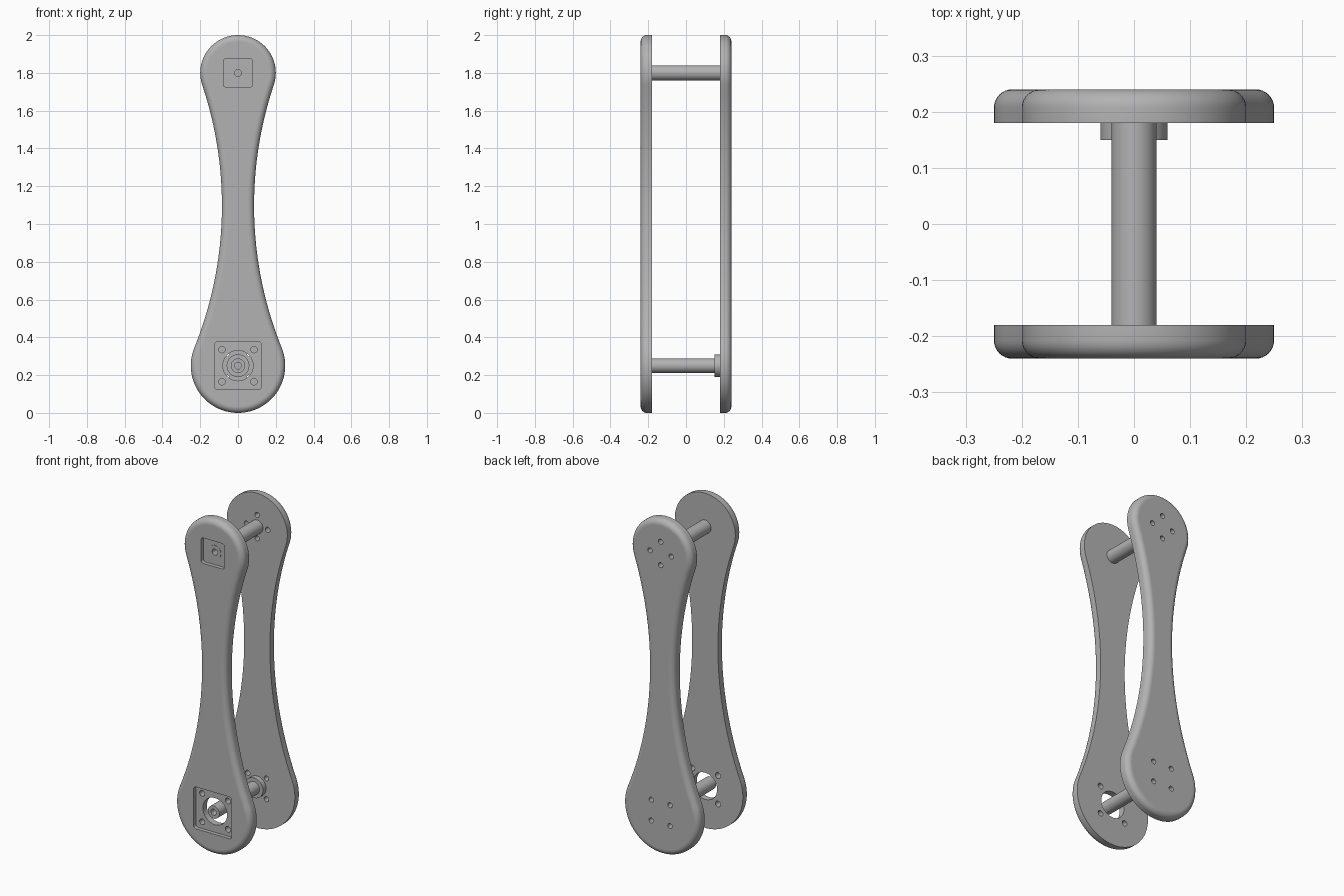
import bpy, bmesh
from math import pi, sin, cos, atan2, radians

cube = bpy.data.objects.get("Cube")
if cube:
    bpy.data.objects.remove(cube, do_unlink=True)

grey = bpy.data.materials.new("plain grey")
grey.use_nodes = True
COLOUR = (0.45, 0.45, 0.45, 1)
grey.diffuse_color = COLOUR
bsdf = next(n for n in grey.node_tree.nodes if n.type == 'BSDF_PRINCIPLED')
bsdf.inputs["Base Color"].default_value = COLOUR

LOW_Z, LOW_R = 0.25, 0.25      # large lower end
TOP_Z, TOP_R = 1.8, 0.2        # small upper end
WAIST_Z, WAIST_X, WAIST_R = 1.097, 2.0914, 2.0064   # centre and radius of the side curve
INNER, OUTER, FILLET = 0.18, 0.24, 0.033
BORE = 0.018


def make_object(name, bm):
    bmesh.ops.remove_doubles(bm, verts=bm.verts, dist=1e-6)
    bmesh.ops.recalc_face_normals(bm, faces=bm.faces)
    mesh = bpy.data.meshes.new(name)
    bm.to_mesh(mesh)
    bm.free()
    mesh.materials.append(grey)
    obj = bpy.data.objects.new(name, mesh)
    bpy.context.collection.objects.link(obj)
    return obj


def loft(name, rings):
    """Skin closed rings of equal length and cap both ends."""
    bm = bmesh.new()
    loops = [[bm.verts.new(p) for p in ring] for ring in rings]
    n = len(loops[0])
    for a, b in zip(loops, loops[1:]):
        for i in range(n):
            j = (i + 1) % n
            bm.faces.new((a[i], a[j], b[j], b[i]))
    bm.faces.new(loops[0])
    bm.faces.new(loops[-1])
    return make_object(name, bm)


def circle(x, z, r, y, n=40):
    return [(x + r * cos(2 * pi * i / n), y, z + r * sin(2 * pi * i / n)) for i in range(n)]


def rod(name, z, profile):
    """Turned part along y from (radius, y) pairs."""
    return loft(name, [circle(0, z, r, y) for r, y in profile])


def hole(x, z, r, y0, y1):
    return loft("hole_cutter", [circle(x, z, r, y, 32) for y in (y0, y1)])


def pocket(z, half, y0, y1, corner=0.014):
    """Square cutter with rounded corners."""
    pts = []
    for q in range(4):
        mid = radians(45 + 90 * q)
        sx, sz = (1 if cos(mid) > 0 else -1), (1 if sin(mid) > 0 else -1)
        for k in range(6):
            t = radians(90 * q + 18 * k)
            pts.append((sx * (half - corner) + corner * cos(t),
                        z + sz * (half - corner) + corner * sin(t)))
    return loft("pocket_cutter", [[(x, y, h) for x, h in pts] for y in (y0, y1)])


def arc(cx, cz, r, a0, a1, n):
    return [(cx + r * cos(a0 + (a1 - a0) * i / n), cz + r * sin(a0 + (a1 - a0) * i / n))
            for i in range(n + 1)]


def outline(inset, y):
    """Two round ends joined by tangent concave sides."""
    low = atan2(WAIST_Z - LOW_Z, WAIST_X)
    top = atan2(WAIST_Z - TOP_Z, WAIST_X)
    side = arc(0, LOW_Z, LOW_R - inset, -pi / 2, low, 28)
    side += arc(WAIST_X, WAIST_Z, WAIST_R + inset, pi + low, pi + top, 28)[1:-1]
    side += arc(0, TOP_Z, TOP_R - inset, top, pi / 2, 28)
    side += [(-x, z) for x, z in side[-2:0:-1]]
    return [(x, y, z) for x, z in side]


def plate(name, s):
    """Side plate with a rounded outer rim; s is the side on y."""
    rings = [outline(0, s * INNER)]
    for k in range(9):
        t = pi / 2 * k / 8
        rings.append(outline(FILLET * (1 - cos(t)), s * (OUTER - FILLET + FILLET * sin(t))))
    rings.append(outline(FILLET + 0.004, s * OUTER))
    return loft(name, rings)


def cut(obj, cutters):
    for c in cutters:
        mod = obj.modifiers.new("cut", 'BOOLEAN')
        mod.object, mod.operation, mod.solver = c, 'DIFFERENCE', 'EXACT'
    graph = bpy.context.evaluated_depsgraph_get()
    mesh = bpy.data.meshes.new_from_object(obj.evaluated_get(graph))
    obj.modifiers.clear()
    obj.data = mesh
    for c in cutters:
        bpy.data.objects.remove(c, do_unlink=True)


# Front plate: two square pockets, shaft openings and screw holes
FLOOR = -0.217
front = plate("front_plate", -1)
cutters = [pocket(TOP_Z, 0.076, -0.3, FLOOR), pocket(LOW_Z, 0.125, -0.3, FLOOR),
           hole(0, TOP_Z, 0.038, -0.3, -0.1), hole(0, LOW_Z, 0.08, -0.3, -0.1)]
cutters += [hole(x, LOW_Z + z, 0.017, -0.3, -0.1)
            for x in (-0.085, 0.085) for z in (-0.085, 0.085)]
cut(front, cutters)

# Back plate: a ring of four screw holes at each end
back = plate("back_plate", 1)
cutters = []
for z, radius, turn in ((TOP_Z, 0.07, 0), (LOW_Z, 0.088, pi / 4)):
    for q in range(4):
        a = turn + q * pi / 2
        cutters.append(hole(radius * cos(a), z + radius * sin(a), 0.015, 0.1, 0.3))
cut(back, cutters)

# Cross shafts, bored at the front end
TIP = FLOOR - 0.002
upper = rod("upper_shaft", TOP_Z,
            [(BORE, TIP + 0.1), (BORE, TIP), (0.04, TIP), (0.04, 0.19)])
TIP = -0.23
lower = rod("lower_shaft", LOW_Z,
            [(BORE, TIP + 0.1), (BORE, TIP), (0.038, TIP), (0.038, 0.19)])
boss = rod("lower_shaft_collar", LOW_Z, [(0.06, 0.15), (0.06, 0.185)])

# Smooth curved faces, keep the edges crisp
bpy.ops.object.select_all(action='DESELECT')
for obj in (front, back, upper, lower, boss):
    obj.select_set(True)
    bpy.context.view_layer.objects.active = obj
bpy.ops.object.shade_smooth_by_angle(angle=radians(30))
